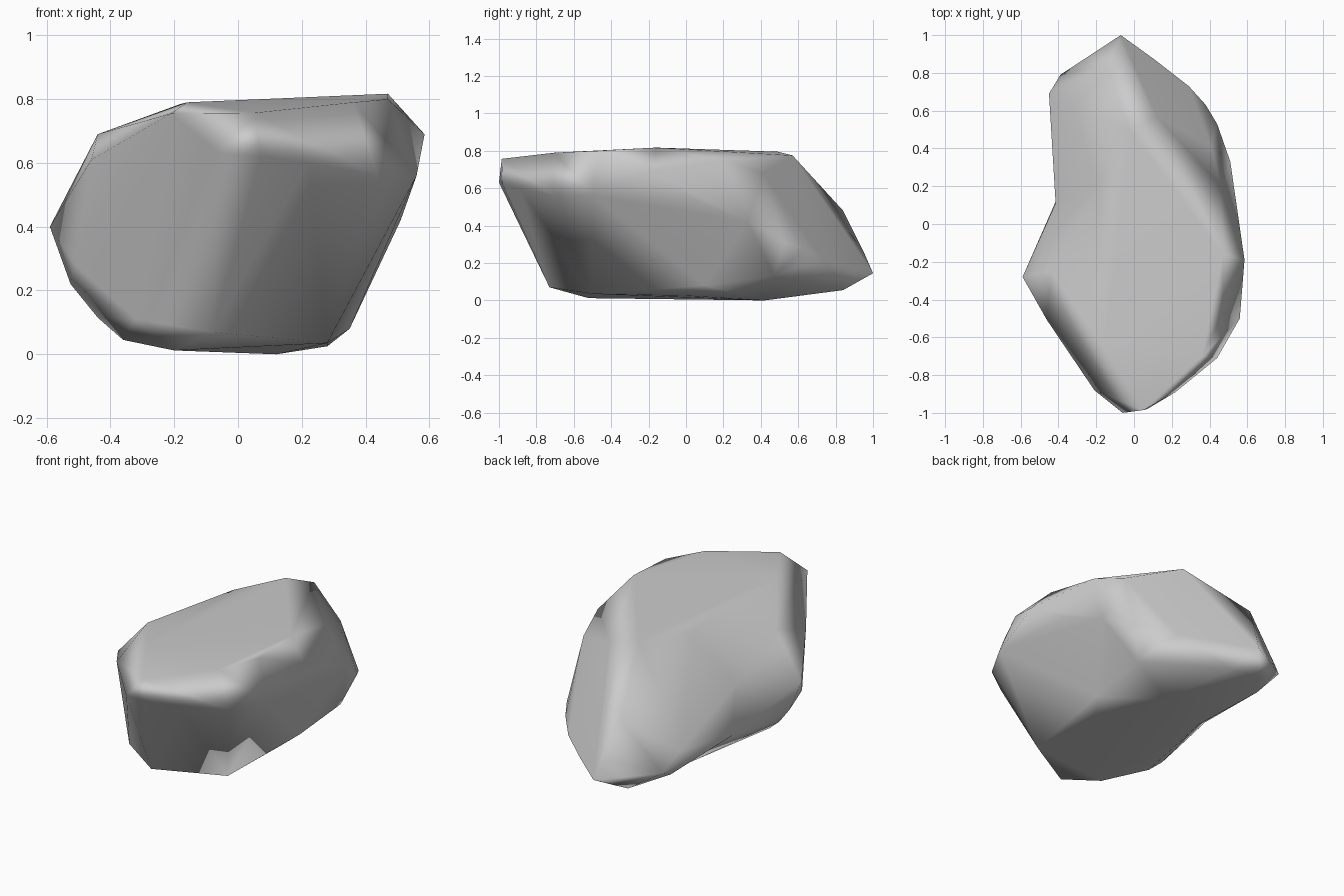
import bpy, bmesh, math

if "Cube" in bpy.data.objects:
    bpy.data.objects.remove(bpy.data.objects["Cube"])


def hull(name, points):
    """Closed convex stone chunk wrapped around a few corner points."""
    bm = bmesh.new()
    for p in points:
        bm.verts.new(p)
    res = bmesh.ops.convex_hull(bm, input=bm.verts[:])
    loose = {g for g in res["geom_interior"] + res["geom_unused"]
             if isinstance(g, bmesh.types.BMVert) and g.is_valid}
    bmesh.ops.delete(bm, geom=list(loose), context='VERTS')
    bmesh.ops.recalc_face_normals(bm, faces=bm.faces[:])
    me = bpy.data.meshes.new(name)
    bm.to_mesh(me)
    bm.free()
    ob = bpy.data.objects.new(name, me)
    bpy.context.collection.objects.link(ob)
    return ob


# Section where the main block and the sloping tail meet
waist = [(-.18, .21, .785), (-.415, .11, .48), (-.41, .13, .18),
         (.46, .20, .75), (.41, .41, .68), (.12, .57, .775), (-.02, .49, .795),
         (.51, .33, .42), (.35, .10, .08), (.12, .42, 0), (-.22, .30, .02)]

# Main block: flat top, overhanging front and right, bulging left
front = [(.05, -.985, .757), (-.21, -.88, .755), (.36, -.70, .79), (.47, -.47, .80),
         (.47, -.16, .817), (-.16, -.65, .79),
         (-.06, -1, .63), (.07, -.98, .62), (.22, -.89, .60), (.44, -.71, .56),
         (.56, -.50, .56), (.585, -.19, .69), (.55, .05, .54),
         (-.44, -.25, .69), (-.46, -.51, .61),
         (-.59, -.28, .40), (-.51, -.40, .28), (-.525, -.26, .22), (-.44, -.28, .115),
         (-.36, -.30, .045), (-.32, -.60, .11), (-.08, -.73, .07),
         (-.20, -.52, .012), (.28, -.50, .035), (.28, 0, .025)]

# Tail: top falls away to a low point at the back
back = [(-.14, .84, .48), (-.09, .95, .26), (-.07, 1, .145),
        (.11, .87, .18), (.29, .73, .22), (.38, .63, .28), (.44, .53, .31),
        (.37, .47, .13), (-.39, .79, .19), (-.45, .69, .31),
        (-.35, .65, .12), (-.20, .85, .07), (0, .84, .055)]

rock = hull("rock", waist + front)
tail = hull("rock_tail", waist + back)

# Fuse both chunks, leaving the hollow on the left side
mod = rock.modifiers.new("fuse", 'BOOLEAN')
mod.operation = 'UNION'
mod.solver = 'EXACT'
mod.object = tail
bpy.context.view_layer.objects.active = rock
rock.select_set(True)
bpy.ops.object.modifier_apply(modifier=mod.name)
bpy.data.objects.remove(tail)

# Worn, smooth surface with broad flat areas kept flat
bpy.ops.object.shade_smooth()
weighted = rock.modifiers.new("flat_areas", 'WEIGHTED_NORMAL')
weighted.weight = 90
